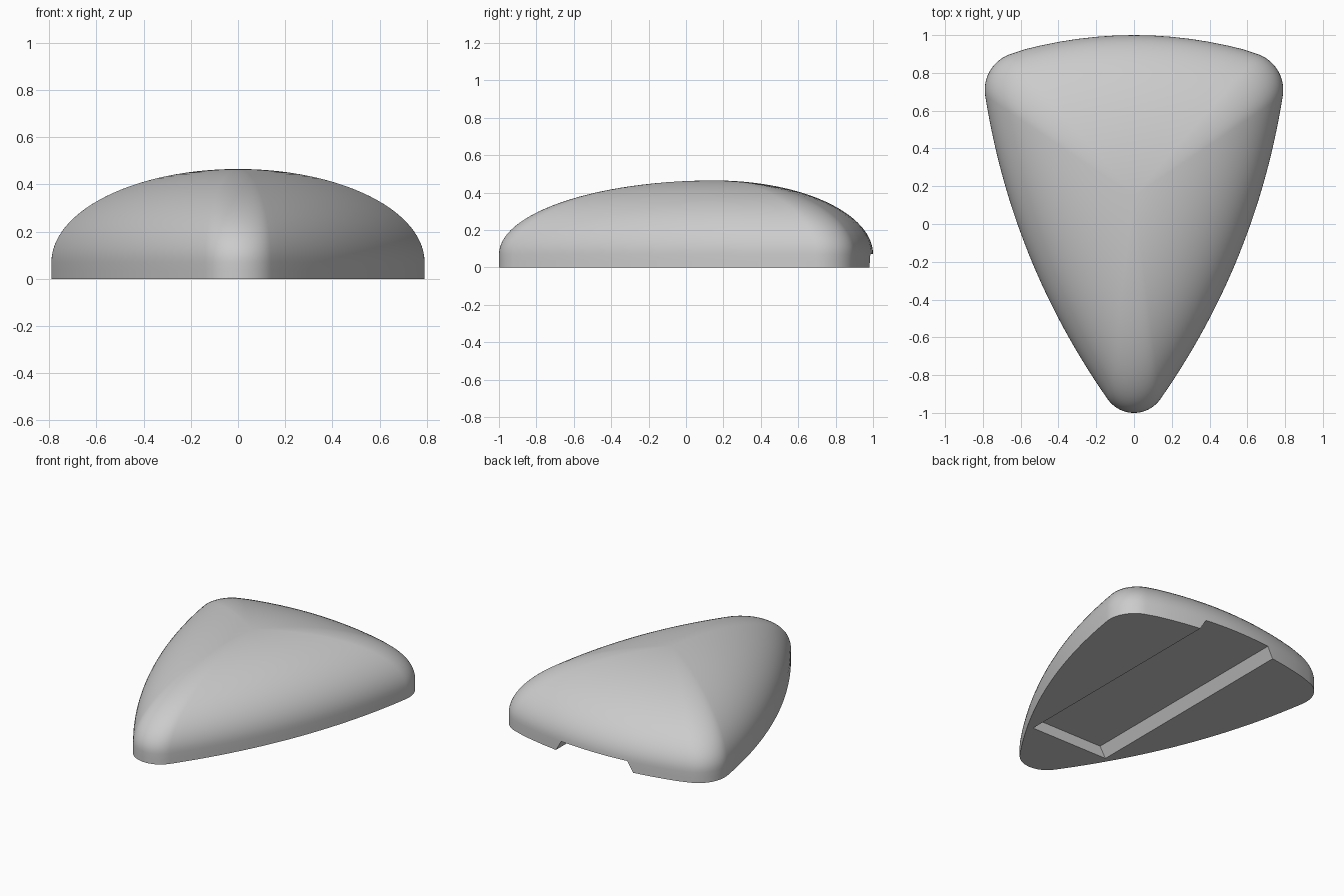
import bpy
import bmesh
from math import sin, cos, pi, radians
from mathutils import Vector

cube = bpy.data.objects.get("Cube")
if cube:
    bpy.data.objects.remove(cube, do_unlink=True)

WALL = 0.07      # straight wall height under the dome
HEIGHT = 0.465
PEAK = Vector((0, 0.15))

grey = bpy.data.materials.new("plain grey")
grey.use_nodes = True
grey.diffuse_color = (0.6, 0.6, 0.6, 1)
grey.node_tree.nodes["Principled BSDF"].inputs["Base Color"].default_value = (0.6, 0.6, 0.6, 1)


def arc(center, radius, start, end, steps):
    """Points on a circle between two angles in degrees."""
    return [Vector((center[0] + radius * cos(a), center[1] + radius * sin(a)))
            for a in (radians(start + (end - start) * i / steps) for i in range(steps + 1))]


def bowed(a, b, bulge, steps):
    """Inner points of a gently bowed line, swelling to the right of a-b."""
    d = (b - a).normalized()
    side = Vector((d.y, -d.x))
    return [a.lerp(b, i / steps) + side * bulge * 4 * (i / steps) * (1 - i / steps)
            for i in range(1, steps)]


def make_object(name, bm):
    bmesh.ops.recalc_face_normals(bm, faces=bm.faces)
    mesh = bpy.data.meshes.new(name)
    bm.to_mesh(mesh)
    bm.free()
    mesh.materials.append(grey)
    obj = bpy.data.objects.new(name, mesh)
    bpy.context.collection.objects.link(obj)
    return obj


# Half of the rounded triangle outline, from the front tip to the back middle
tip = arc((0, -0.83), 0.17, -90, -35, 10)
corner = arc((0.59, 0.71), 0.2, -9, 74, 16)
back = [Vector((x, 1 - 0.225 * x * x)) for x in (0.58, 0.5, 0.4, 0.3, 0.2, 0.1, 0)]
half = tip + bowed(tip[-1], corner[0], 0.1, 28) + corner + back
outline = half + [Vector((-p.x, p.y)) for p in reversed(half[1:-1])]

# Dome: the outline shrinks towards the peak along an elliptical profile
STEPS = 28
levels = [(1, 0), (1, WALL / 2)]
levels += [(cos(t), WALL + (HEIGHT - WALL) * sin(t))
           for t in (pi / 2 * i / STEPS for i in range(STEPS))]
bm = bmesh.new()
rings = []
for scale, z in levels:
    rings.append([bm.verts.new((*(PEAK + (p - PEAK) * scale), z)) for p in outline])
n = len(outline)
for low, high in zip(rings, rings[1:]):
    for i in range(n):
        j = (i + 1) % n
        bm.faces.new((low[i], low[j], high[j], high[i]))
top = bm.verts.new((*PEAK, HEIGHT))
for i in range(n):
    bm.faces.new((rings[-1][i], rings[-1][(i + 1) % n], top))
bm.faces.new(rings[0])
body = make_object("domed_body", bm)

# Slot under the body with slanted sides, open at the back
bm = bmesh.new()
section = [(-0.32, -0.05), (0.32, -0.05), (0.248, 0.071), (-0.248, 0.071)]
ends = [[bm.verts.new((x, y, z)) for x, z in section] for y in (-0.62, 1.2)]
for i in range(4):
    j = (i + 1) % 4
    bm.faces.new((ends[0][i], ends[0][j], ends[1][j], ends[1][i]))
for end in ends:
    bm.faces.new(end)
cutter = make_object("slot_cutter", bm)
cutter.hide_render = True

cut = body.modifiers.new("slot", 'BOOLEAN')
cut.operation = 'DIFFERENCE'
cut.solver = 'EXACT'
cut.object = cutter
bpy.ops.object.select_all(action='DESELECT')
bpy.context.view_layer.objects.active = body
body.select_set(True)
bpy.ops.object.modifier_apply(modifier=cut.name)
bpy.data.objects.remove(cutter, do_unlink=True)
bpy.ops.object.shade_smooth_by_angle(angle=radians(30))
